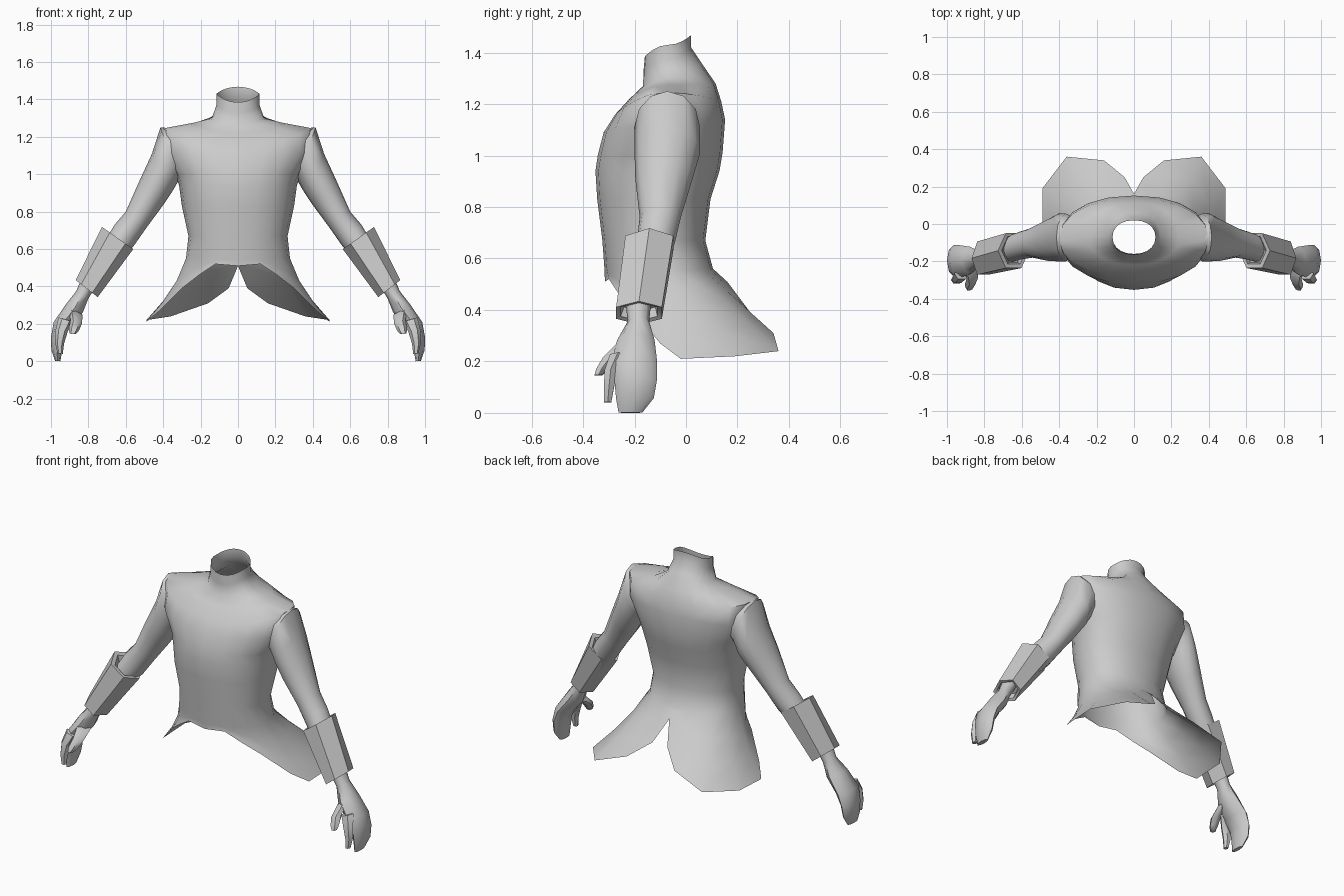
import bpy, bmesh, math
from mathutils import Vector

if "Cube" in bpy.data.objects:
    bpy.data.objects.remove(bpy.data.objects["Cube"])

cloth = bpy.data.materials.new("plain_grey")
cloth.diffuse_color = (0.6, 0.6, 0.6, 1)
cloth.use_nodes = True
cloth.node_tree.nodes["Principled BSDF"].inputs["Base Color"].default_value = cloth.diffuse_color


def finish(name, rows, closed, cap=False, angle=50):
    """Skin rows of points, mirror across x and shade."""
    bm = bmesh.new()
    grid = [[bm.verts.new(p) for p in row] for row in rows]
    n = len(rows[0])
    for a, b in zip(grid, grid[1:]):
        for i in range(n if closed else n - 1):
            j = (i + 1) % n
            bm.faces.new((a[i], b[i], b[j], a[j]))
    if cap:
        bm.faces.new(grid[-1][::-1])
        bm.faces.new(grid[0])
        bmesh.ops.recalc_face_normals(bm, faces=bm.faces)
    mesh = bpy.data.meshes.new(name)
    bm.to_mesh(mesh)
    bm.free()
    mesh.materials.append(cloth)
    ob = bpy.data.objects.new(name, mesh)
    bpy.context.collection.objects.link(ob)
    bpy.ops.object.select_all(action='DESELECT')
    ob.select_set(True)
    bpy.context.view_layer.objects.active = ob
    bpy.ops.object.shade_smooth_by_angle(angle=math.radians(angle))
    mod = ob.modifiers.new("mirror", 'MIRROR')
    mod.use_clip = True
    mod.merge_threshold = 0.001
    return ob


def section(outer, inner, yf, yb, n):
    """Oval ring through an outer and an inner (x, z) point."""
    o = Vector((outer[0], 0, outer[1]))
    i = Vector((inner[0], 0, inner[1]))
    mid, half = (o + i) / 2, (o - i) / 2
    mid.y = (yf + yb) / 2
    ring = []
    for k in range(n):
        a = math.tau * k / n
        ring.append(mid + half * math.cos(a) + Vector((0, (yb - yf) / 2 * math.sin(a), 0)))
    return ring


def limb(name, sections, n, cap=True, angle=50):
    return finish(name, [section(*s, n) for s in sections], True, cap, angle)


def spow(v, p):
    return math.copysign(abs(v) ** p, v) if abs(v) > 1e-6 else 0.0


def torso_row(hw, yf, yb, ys, zf, zs, zb):
    """Half ring from front centre round the side to back centre."""
    row = []
    for k in range(11):
        a = math.radians(-90 + 18 * k)
        c, s = spow(math.cos(a), 0.92), spow(math.sin(a), 0.92)
        ye, ze = (yf, zf) if s < 0 else (yb, zb)
        row.append(Vector((hw * c, ys + (ye - ys) * abs(s), zs + (ze - zs) * s * s)))
    return row


# Jacket body: collar down to waist (half width, y front/back/side, z front/side/back)
rows = [torso_row(*r) for r in (
    (.115, -.16, .02, -.07, 1.385, 1.43, 1.468),
    (.115, -.165, .02, -.07, 1.33, 1.37, 1.42),
    (.14, -.167, .06, -.06, 1.27, 1.30, 1.36),
    (.24, -.22, .115, -.07, 1.22, 1.275, 1.28),
    (.40, -.275, .137, -.08, 1.16, 1.245, 1.21),
    (.40, -.32, .152, -.08, 1.09, 1.12, 1.14),
    (.335, -.343, .142, -.08, 1.0, 1.0, 1.01),
    (.315, -.352, .13, -.09, .94, .94, .94),
    (.30, -.345, .095, -.11, .83, .83, .83),
    (.265, -.325, .075, -.12, .67, .67, .67),
    (.278, -.317, .105, -.11, .56, .55, .56))]

# Hem: short in front, long split tails behind
hem = [Vector(p) for p in (
    (0, -.315, .51), (.12, -.30, .52), (.21, -.26, .46), (.30, -.20, .39),
    (.42, -.10, .27), (.49, -.02, .21), (.49, .19, .22), (.36, .36, .24),
    (.16, .34, .31), (.05, .25, .39), (0, .16, .51))]
waist = rows[-1]
for t, pull in ((.35, .93), (.68, .95)):
    row = []
    for a, b in zip(waist, hem):
        p = a.lerp(b, t)
        p.x *= pull
        row.append(p)
    rows.append(row)
rows.append(hem)
finish("jacket_body", rows, False, angle=60)

# Sleeves, from inside the shoulder into the cuff
limb("sleeve", (
    ((.33, 1.245), (.27, 1.00), -.17, .03),
    ((.415, 1.25), (.315, .97), -.20, .055),
    ((.46, 1.11), (.35, .91), -.20, .055),
    ((.52, .98), (.40, .835), -.197, .025),
    ((.60, .80), (.485, .72), -.18, -.02),
    ((.66, .73), (.555, .62), -.19, -.04),
    ((.76, .56), (.67, .49), -.22, -.08)), 12, angle=60)

# Six-sided turned-back cuffs with a recessed rim at each end
limb("cuff", (
    ((.69, .64), (.60, .575), -.215, -.065),
    ((.708, .70), (.575, .608), -.225, -.055),
    ((.727, .718), (.56, .60), -.25, -.035),
    ((.868, .434), (.75, .343), -.285, -.08),
    ((.85, .428), (.76, .358), -.265, -.10),
    ((.83, .46), (.745, .395), -.25, -.11)), 6, angle=25)

# Hands: palm with joined fingers, then forefinger and thumb
limb("hand", (
    ((.83, .46), (.755, .41), -.235, -.135),
    ((.865, .375), (.80, .335), -.227, -.143),
    ((.92, .305), (.83, .26), -.268, -.122),
    ((.985, .21), (.895, .185), -.29, -.112),
    ((1.0, .13), (.93, .125), -.278, -.113),
    ((.998, .06), (.94, .055), -.272, -.125),
    ((.978, .002), (.95, .0), -.262, -.17)), 8)
limb("forefinger", (
    ((.96, .235), (.88, .21), -.30, -.23),
    ((.975, .17), (.91, .16), -.32, -.265),
    ((.978, .10), (.93, .095), -.322, -.277),
    ((.965, .042), (.937, .04), -.32, -.288)), 6)
limb("thumb", (
    ((.91, .29), (.83, .25), -.265, -.19),
    ((.895, .22), (.835, .20), -.328, -.255),
    ((.905, .175), (.85, .165), -.352, -.30),
    ((.90, .148), (.868, .145), -.358, -.322)), 6)
